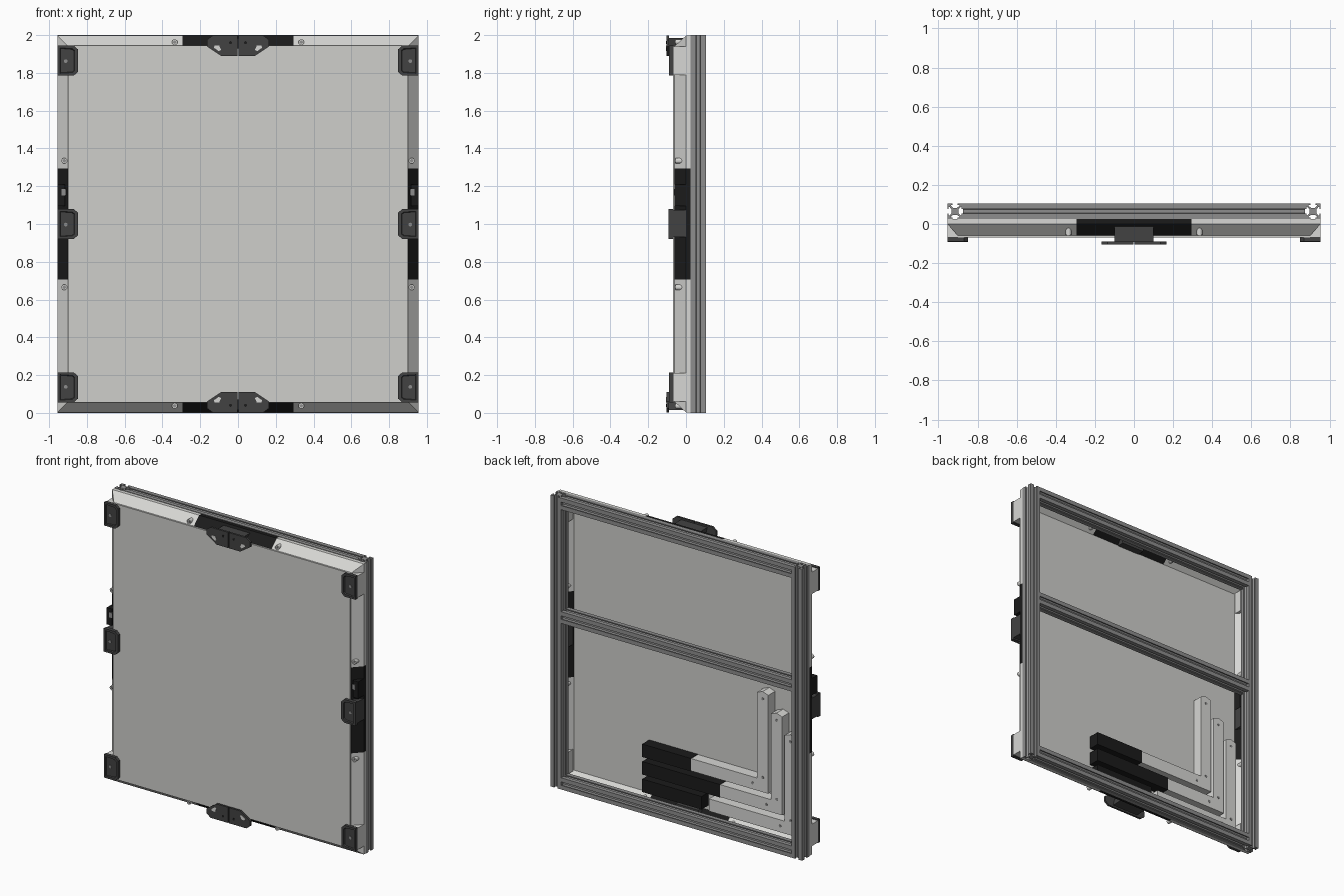
import bpy, bmesh
from mathutils import Vector

if "Cube" in bpy.data.objects:
    bpy.data.objects.remove(bpy.data.objects["Cube"])


def material(name, r, g, b):
    m = bpy.data.materials.new(name)
    m.use_nodes = True
    m.diffuse_color = (r, g, b, 1)
    m.node_tree.nodes["Principled BSDF"].inputs["Base Color"].default_value = (r, g, b, 1)
    return m


LIGHT = material("light grey plastic", 0.68, 0.68, 0.66)
PANEL = material("panel grey", 0.62, 0.62, 0.60)
METAL = material("aluminium grey", 0.27, 0.27, 0.27)
BRACKET = material("dark grey", 0.055, 0.055, 0.055)
BLACK = material("black", 0.011, 0.011, 0.011)


def finish(name, bm, *mats):
    bmesh.ops.recalc_face_normals(bm, faces=bm.faces[:])
    mesh = bpy.data.meshes.new(name)
    bm.to_mesh(mesh)
    bm.free()
    for m in mats:
        mesh.materials.append(m)
    ob = bpy.data.objects.new(name, mesh)
    bpy.context.collection.objects.link(ob)
    return ob


def prism(name, pts, axis, a, b, mat, recess=0):
    """Extrude a 2D outline along an axis; optionally recess the front face."""
    place = {"x": lambda u, v, t: (t, u, v),
             "y": lambda u, v, t: (u, t, v),
             "z": lambda u, v, t: (u, v, t)}[axis]
    bm = bmesh.new()
    start = [bm.verts.new(place(u, v, a)) for u, v in pts]
    end = [bm.verts.new(place(u, v, b)) for u, v in pts]
    front = bm.faces.new(start)
    bm.faces.new(end)
    n = len(pts)
    for i in range(n):
        j = (i + 1) % n
        bm.faces.new((start[i], start[j], end[j], end[i]))
    if recess:
        bmesh.ops.recalc_face_normals(bm, faces=bm.faces[:])
        bmesh.ops.inset_region(bm, faces=[front], thickness=0.018)
        bmesh.ops.inset_region(bm, faces=[front], thickness=0.004, depth=-recess)
    return finish(name, bm, mat)


def box(name, x, y, z, mat):
    pts = [(x[0], z[0]), (x[1], z[0]), (x[1], z[1]), (x[0], z[1])]
    return prism(name, pts, "y", y[0], y[1], mat)


def disc(name, x, z, r, y0, y1, mat):
    bm = bmesh.new()
    bmesh.ops.create_cone(bm, cap_ends=True, segments=16, radius1=r, radius2=r, depth=y1 - y0)
    for v in bm.verts:
        v.co = Vector((x + v.co.x, (y0 + y1) / 2 + v.co.z, z + v.co.y))
    return finish(name, bm, mat)


def mirrored(pts, sx, sz):
    """Mirror x about 0 and z about the mid height."""
    return [(sx * x, 1 + sz * (z - 1)) for x, z in pts]


# slotted extrusion frame
quarter = [(.010, .018), (.022, .028), (.022, .033), (.012, .033), (.012, .04), (.04, .04),
           (.04, .012), (.033, .012), (.033, .022), (.028, .022), (.018, .010)]
slot = []
for turn in range(4):
    slot += quarter
    quarter = [(v, -u) for u, v in quarter]


def slot_at(cu, cv):
    return [(cu + u, cv + v) for u, v in slot]


for side, sx in (("left", 1), ("right", -1)):
    prism(side + "_post", slot_at(sx * .915, .065), "z", 0, 2, METAL)
for label, z in (("bottom", .04), ("middle", 1.18), ("top", 1.96)):
    prism(label + "_rail", slot_at(.065, z), "x", -.875, .875, METAL)

# chamfered surround, hollow at the back, black at the middle of each side
bm = bmesh.new()
rings = []
for d, y in ((0, .025), (0, 0), (.055, -.06), (.065, -.06), (.012, -.002), (.012, .025)):
    w, h, m = .955 - d, .997 - d, .295
    loop = [(-w, -h), (-m, -h), (m, -h), (w, -h), (w, -m), (w, m),
            (w, h), (m, h), (-m, h), (-w, h), (-w, m), (-w, -m)]
    rings.append([bm.verts.new((x, y, 1 + z)) for x, z in loop])
for a, b in zip(rings, rings[1:] + rings[:1]):
    for i in range(12):
        j = (i + 1) % 12
        f = bm.faces.new((a[i], a[j], b[j], b[i]))
        f.material_index = 1 if i % 3 == 1 else 0
finish("surround", bm, LIGHT, BLACK)
box("front_panel", (-.9, .9), (-.07, -.058), (.055, 1.945), PANEL)

# corner clips on light pads, middle clips, screw bosses
clip = [(.955, 1.785), (.87, 1.785), (.848, 1.805), (.848, 1.925), (.87, 1.945), (.955, 1.945)]
pad = [(.895, 1.79), (.955, 1.79), (.955, 1.94), (.895, 1.94)]
for side, sx in (("left", 1), ("right", -1)):
    for level, sz in (("upper", 1), ("lower", -1)):
        tag = f"{level}_{side}_"
        prism(tag + "corner_clip", mirrored(clip, sx, sz), "y", -.09, -.066, BRACKET, .008)
        prism(tag + "corner_pad", mirrored(pad, sx, sz), "y", -.067, 0, LIGHT)
        for label, x, z in (("side", .92, 1.335), ("edge", .335, 1.963)):
            (cx, cz), = mirrored([(x, z)], sx, sz)
            disc(tag + label + "_boss", cx, cz, .015, -.056, -.01, LIGHT)
            disc(tag + label + "_screw", cx, cz, .009, -.058, -.055, METAL)
        (cx, cz), = mirrored([(.912, 1.862)], sx, sz)
        disc(tag + "clip_screw", cx, cz, .01, -.085, -.08, METAL)
    mid = mirrored([(x, z - .865) for x, z in clip], sx, 1)
    prism(side + "_middle_clip", mid, "y", -.092, -.066, BRACKET, .008)
    box(side + "_middle_clip_base", sorted((sx * .895, sx * .955)), (-.067, 0), (.93, 1.075), BRACKET)
    box(side + "_latch", sorted((sx * .915, sx * .955)), (-.06, 0), (1.095, 1.21), BLACK)
    box(side + "_latch_plate", sorted((sx * .91, sx * .935)), (-.064, -.059), (1.15, 1.185), METAL)
    disc(side + "_middle_screw", sx * .912, .997, .01, -.086, -.081, METAL)

# top and bottom handles, each from two halves on a stem
half = [(.003, 1.89), (.09, 1.89), (.165, 1.94), (.165, 1.975), (.135, 1.997), (.003, 1.997)]
opening = [(.09, 1.922), (.102, 1.915), (.128, 1.934), (.124, 1.946), (.1, 1.946)]
stem = [(-.085, 1.93), (.085, 1.93), (.1, 1.985), (-.1, 1.985)]
for level, sz in (("top", 1), ("bottom", -1)):
    for side, sx in (("left", 1), ("right", -1)):
        prism(f"{level}_{side}_handle", mirrored(half, sx, sz), "y", -.104, -.09, BRACKET)
        prism(f"{level}_{side}_handle_window", mirrored(opening, sx, sz), "y", -.106, -.103, LIGHT)
        disc(f"{level}_{side}_stem_screw", sx * .04, 1 + sz * .96, .008, -.106, -.103, BLACK)
    prism(level + "_handle_stem", mirrored(stem, 1, sz), "y", -.092, -.01, BRACKET)

# spare corner trims and black joiners stored inside
for i, joiner_end in enumerate((-.05, -.27, -.13)):
    x0, z0 = -.635 - .105 * i, .34 - .12 * i
    x1, z1, t = x0 + .66, z0 + .69, .085
    ell = [(x0, z0), (x1, z0), (x1, z0 + t), (x0 + t, z0 + t), (x0 + t, z1 - .015),
           (x0 + t / 2, z1), (x0, z1 - .015)]
    prism(f"spare_trim_{i + 1}", ell, "y", -.058, .015, LIGHT)
    box(f"spare_joiner_{i + 1}", (joiner_end, .32), (-.058, .018), (z0 - .002, z0 + t + .002), BLACK)
    for dx, dz in ((t / 2, .64), (t / 2, .1), (.12, t / 2)):
        disc(f"spare_trim_{i + 1}_hole", x0 + dx, z0 + dz, .009, .012, .017, METAL)
